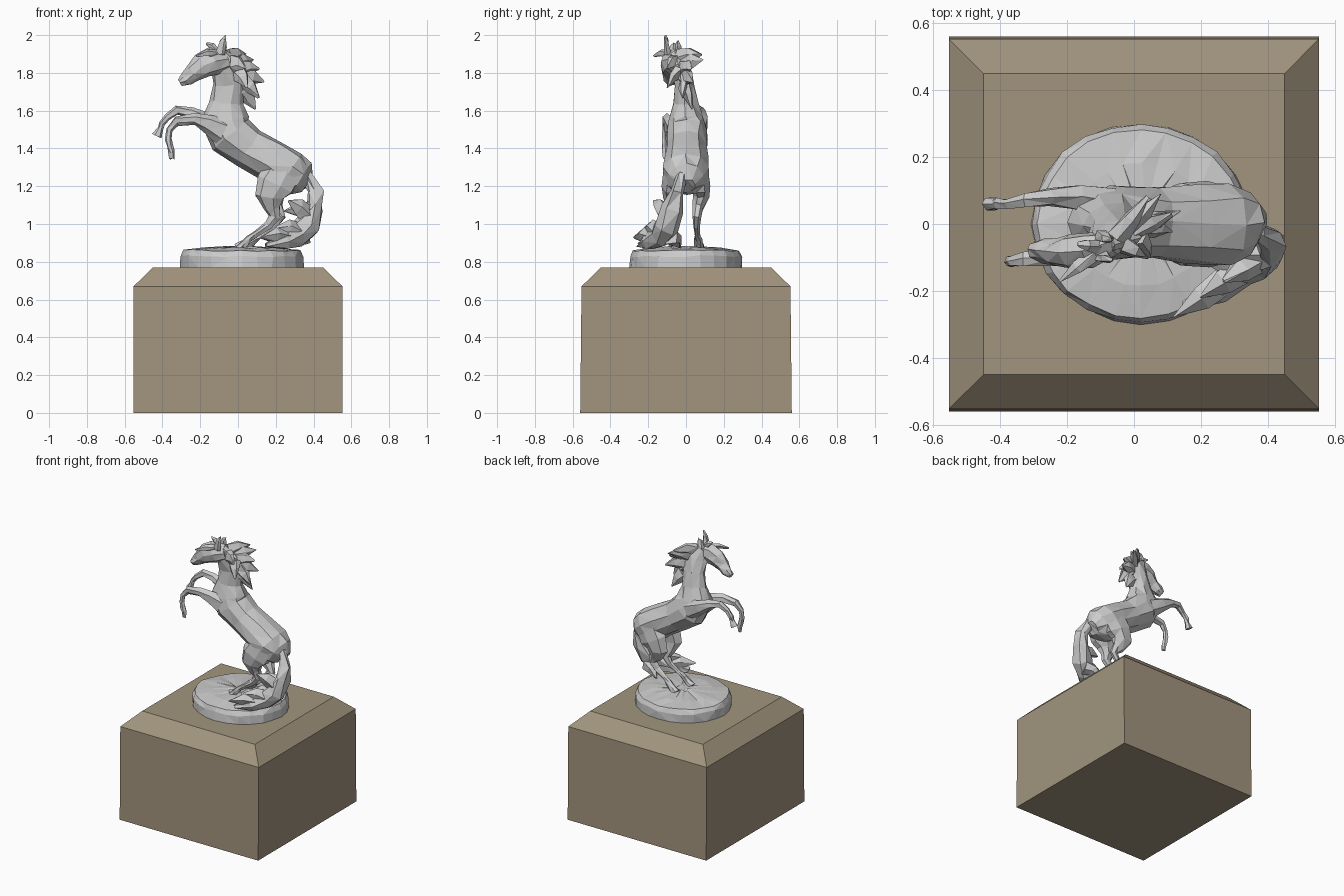
import bpy, bmesh, math, random
from mathutils import Vector

random.seed(4)


def finish(name, bm, jitter=0.0):
    for v in bm.verts:
        v.co += Vector([random.uniform(-jitter, jitter) for _ in range(3)])
    if jitter:
        bmesh.ops.triangulate(bm, faces=bm.faces[:])
    bmesh.ops.recalc_face_normals(bm, faces=bm.faces[:])
    me = bpy.data.meshes.new(name)
    bm.to_mesh(me)
    bm.free()
    ob = bpy.data.objects.new(name, me)
    bpy.context.collection.objects.link(ob)
    return ob


def skin(bm, rings):
    """Join rings of vertices into a closed tube."""
    n = len(rings[0])
    for a, b in zip(rings, rings[1:]):
        for i in range(n):
            j = (i + 1) % n
            bm.faces.new((a[i], a[j], b[j], b[i]))
    bm.faces.new(rings[0][::-1])
    bm.faces.new(rings[-1])


def loft(name, stations, sides=8, jitter=0.006):
    """Stations are (x, y, z, half depth in the xz plane, half width in y)."""
    bm = bmesh.new()
    pts = [Vector(s[:3]) for s in stations]
    rings = []
    for k, s in enumerate(stations):
        t = (pts[min(k + 1, len(pts) - 1)] - pts[max(k - 1, 0)]).normalized()
        side = Vector((0, 1, 0))
        side = (side - t * side.dot(t)).normalized()
        up = side.cross(t)
        rings.append([bm.verts.new(pts[k]
                      + up * s[3] * math.cos(2 * math.pi * i / sides)
                      + side * s[4] * math.sin(2 * math.pi * i / sides))
                      for i in range(sides)])
    skin(bm, rings)
    return finish(name, bm, jitter)


def lock(name, root, tip, depth, width):
    """Jagged pointed tuft from root to tip."""
    a, b = Vector(root), Vector(tip)
    m = a.lerp(b, 0.5) + Vector((0, 0, 0.012))
    return loft(name, [(*a, depth, width), (*m, depth * 0.8, width * 0.8),
                       (*b, 0.004, 0.004)], 5, 0.005)


# Pedestal with bevelled top edge
bm = bmesh.new()
skin(bm, [[bm.verts.new((sx * w, sy * d, z)) for sx, sy in
           ((-1, -1), (1, -1), (1, 1), (-1, 1))]
          for w, d, z in ((0.553, 0.56, 0), (0.553, 0.553, 0.67), (0.45, 0.45, 0.77))])
pedestal = finish("pedestal", bm)
mat = bpy.data.materials.new("tan_stone")
mat.diffuse_color = (0.36, 0.30, 0.21, 1)
pedestal.data.materials.append(mat)

# Round, slightly uneven statue base
bm = bmesh.new()
skin(bm, [[bm.verts.new((0.02 + 0.325 * r * math.cos(a * math.pi / 12),
                         0.298 * r * math.sin(a * math.pi / 12), z))
           for a in range(24)]
          for r, z in ((1, 0.765), (1.0, 0.83), (0.94, 0.86), (0.62, 0.872), (0.15, 0.88))])
finish("round_base", bm, 0.005)

# Torso and neck, from rump up to poll
loft("torso_and_neck", [
    (0.365, 0, 1.20, 0.05, 0.045), (0.325, 0, 1.235, 0.105, 0.10),
    (0.265, 0, 1.27, 0.125, 0.128), (0.18, 0, 1.335, 0.115, 0.122),
    (0.06, 0.005, 1.40, 0.115, 0.112), (-0.04, 0.005, 1.475, 0.125, 0.115),
    (-0.07, 0.0, 1.555, 0.13, 0.10), (-0.06, -0.005, 1.64, 0.09, 0.068),
    (-0.05, -0.015, 1.74, 0.08, 0.052), (-0.06, -0.035, 1.83, 0.08, 0.045),
    (-0.095, -0.06, 1.895, 0.045, 0.038)], 10)

# Head and ears
loft("head", [
    (-0.06, -0.055, 1.875, 0.05, 0.04), (-0.13, -0.075, 1.86, 0.072, 0.052),
    (-0.19, -0.085, 1.835, 0.066, 0.05), (-0.235, -0.085, 1.80, 0.045, 0.037),
    (-0.275, -0.08, 1.765, 0.036, 0.034), (-0.30, -0.078, 1.745, 0.02, 0.02)], 8)
for y in (-0.10, -0.035):
    lock("ear", (-0.095, y, 1.90), (-0.065, y - 0.01, 2.0 if y < -0.05 else 1.97), 0.028, 0.02)

# Forelock and mane tufts
lock("forelock", (-0.12, -0.09, 1.90), (-0.22, -0.17, 1.89), 0.025, 0.025)
lock("forelock", (-0.11, -0.07, 1.91), (-0.17, -0.06, 1.955), 0.025, 0.025)
for root, tip in (
        ((-0.05, -0.04, 1.88), (0.04, 0.08, 1.90)),
        ((-0.02, -0.02, 1.84), (0.08, 0.09, 1.87)),
        ((0.0, -0.02, 1.82), (0.11, 0.03, 1.82)),
        ((0.01, -0.01, 1.78), (0.135, 0.04, 1.75)),
        ((0.02, -0.01, 1.76), (0.11, -0.02, 1.67)),
        ((0.02, 0.0, 1.71), (0.09, 0.03, 1.61)),
        ((0.0, -0.04, 1.80), (0.05, -0.10, 1.72)),
        ((-0.03, -0.06, 1.85), (0.04, -0.10, 1.83))):
    lock("mane_tuft", root, tip, 0.05, 0.03)

# Raised forelegs: far leg stretched, near leg folded down
loft("far_foreleg", [
    (-0.08, 0.065, 1.50, 0.075, 0.05), (-0.17, 0.08, 1.545, 0.05, 0.04),
    (-0.25, 0.08, 1.588, 0.03, 0.027), (-0.325, 0.07, 1.60, 0.025, 0.022),
    (-0.375, 0.06, 1.565, 0.018, 0.015), (-0.405, 0.06, 1.53, 0.017, 0.017),
    (-0.412, 0.06, 1.505, 0.016, 0.016), (-0.43, 0.06, 1.465, 0.027, 0.022)], 6, 0.004)
loft("near_foreleg", [
    (-0.08, -0.065, 1.49, 0.075, 0.045), (-0.16, -0.085, 1.53, 0.05, 0.038),
    (-0.23, -0.10, 1.555, 0.03, 0.026), (-0.325, -0.105, 1.545, 0.025, 0.022),
    (-0.365, -0.11, 1.50, 0.019, 0.017), (-0.37, -0.112, 1.45, 0.015, 0.014),
    (-0.36, -0.112, 1.41, 0.018, 0.016), (-0.352, -0.112, 1.385, 0.018, 0.017),
    (-0.35, -0.112, 1.345, 0.012, 0.012)], 6, 0.004)

# Hind legs: thigh, hock, cannon and hoof
for name, s, dx in (("near_hind_leg", -1, 0.0), ("far_hind_leg", 1, 0.03)):
    loft(name, [
        (0.25, s * 0.07, 1.30, 0.10, 0.05), (0.20, s * 0.08, 1.21, 0.105, 0.052),
        (0.17, s * 0.08, 1.145, 0.08, 0.042), (0.18 + dx / 2, s * 0.065, 1.085, 0.045, 0.03),
        (0.195 + dx, s * 0.055, 1.04, 0.032, 0.024), (0.16 + dx, s * 0.055, 0.995, 0.022, 0.018),
        (0.09 + dx, s * 0.06, 0.945, 0.018, 0.017), (0.06 + dx, s * 0.065, 0.925, 0.021, 0.02),
        (0.035 + dx, s * 0.068, 0.90, 0.022, 0.022), (0.0 + dx, s * 0.07, 0.87, 0.03, 0.03)],
        7, 0.004)

# Tail sweeping down and forward onto the base
loft("tail", [
    (0.32, 0, 1.27, 0.03, 0.03), (0.375, -0.02, 1.245, 0.035, 0.03),
    (0.41, -0.04, 1.17, 0.04, 0.04), (0.405, -0.07, 1.08, 0.05, 0.06),
    (0.37, -0.105, 0.99, 0.07, 0.07), (0.31, -0.14, 0.935, 0.065, 0.06),
    (0.24, -0.19, 0.90, 0.045, 0.045), (0.15, -0.25, 0.885, 0.01, 0.01)], 7, 0.012)
for root, tip in (
        ((0.39, -0.09, 1.06), (0.24, -0.09, 1.07)),
        ((0.37, -0.10, 1.04), (0.27, -0.17, 1.12)),
        ((0.34, -0.12, 0.97), (0.19, -0.10, 0.95)),
        ((0.33, -0.13, 0.95), (0.20, -0.22, 0.98)),
        ((0.28, -0.16, 0.92), (0.12, -0.28, 0.93)),
        ((0.36, -0.08, 0.94), (0.26, -0.03, 0.875))):
    lock("tail_tuft", root, tip, 0.055, 0.045)
